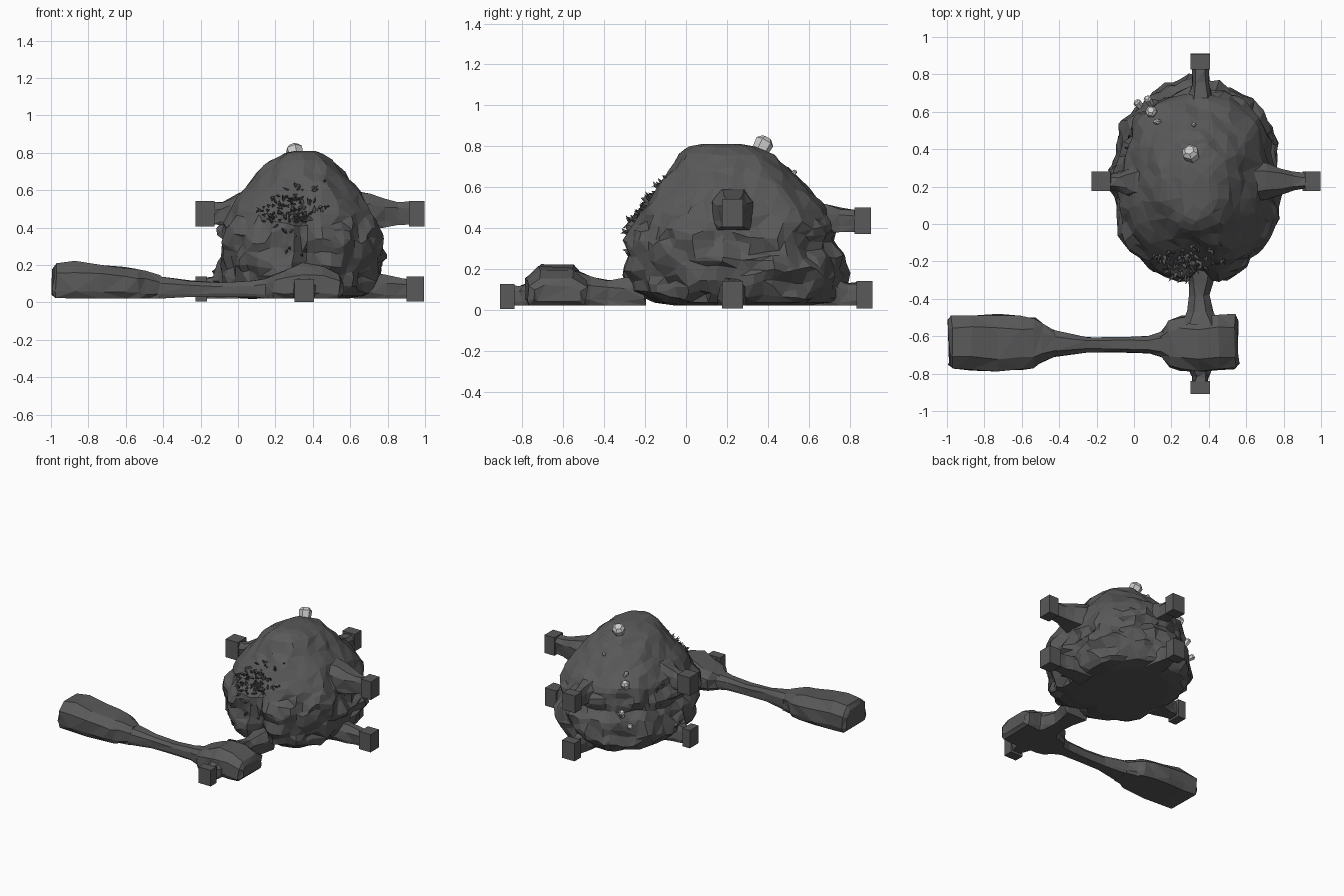
import bpy, bmesh, math, random
from mathutils import Vector, noise

if "Cube" in bpy.data.objects:
    bpy.data.objects.remove(bpy.data.objects["Cube"])

random.seed(7)


def material(name, v):
    m = bpy.data.materials.new(name)
    m.diffuse_color = (v, v, v, 1)
    m.use_nodes = True
    m.node_tree.nodes["Principled BSDF"].inputs["Base Color"].default_value = m.diffuse_color
    return m


ROCK = material("dark_rock", 0.1)
CRYSTAL = material("pale_crystal", 0.6)


def finish(bm, name, mat=ROCK):
    bmesh.ops.recalc_face_normals(bm, faces=bm.faces[:])
    me = bpy.data.meshes.new(name)
    bm.to_mesh(me)
    bm.free()
    me.materials.append(mat)
    ob = bpy.data.objects.new(name, me)
    bpy.context.collection.objects.link(ob)
    return ob


def skin(bm, rings):
    """Bridge equal-sized vertex rings and cap the ends."""
    n = len(rings[0])
    for a, b in zip(rings, rings[1:]):
        for i in range(n):
            j = (i + 1) % n
            bm.faces.new((a[i], a[j], b[j], b[i]))
    bm.faces.new(rings[0])
    bm.faces.new(rings[-1])


# Boulder outline by height: z, x min, x max, y min, y max
LEVELS = [(.02, .06, .60, -.08, .62), (.035, -.04, .69, -.17, .70), (.10, -.10, .74, -.27, .75),
          (.20, -.105, .77, -.295, .775), (.30, -.10, .775, -.295, .745), (.40, -.085, .755, -.28, .725),
          (.50, -.05, .715, -.22, .69), (.60, .03, .655, -.14, .58), (.70, .12, .57, -.07, .49),
          (.76, .18, .51, -.03, .42), (.80, .25, .43, .02, .33), (.81, .30, .40, .08, .26)]


def surface(a, z):
    """Point on the lumpy boulder at angle a and height z."""
    for p, q in zip(LEVELS, LEVELS[1:]):
        if z <= q[0] + 1e-6:
            break
    f = min(1, max(0, (z - p[0]) / (q[0] - p[0])))
    x0, x1, y0, y1 = (u + (v - u) * f for u, v in zip(p[1:], q[1:]))
    c, s = math.cos(a), math.sin(a)
    r = (abs(c) ** 2.3 + abs(s) ** 2.3) ** (-1 / 2.3)
    P = Vector(((x0 + x1) / 2 + c * r * (x1 - x0) / 2, (y0 + y1) / 2 + s * r * (y1 - y0) / 2, z))
    rough = 1 if z < .45 else .45
    d = rough * (.04 * noise.noise(P * 5) + .045 * noise.noise(P * 12 + Vector((3, 1, 7))))
    if s < 0 and z < .45:                      # cleft above the entrance
        d -= .07 * math.exp(-((P.x - .36) / .045) ** 2)
        # hollow under the brows either side of it
        d -= .02 * math.exp(-((z - .27) / .05) ** 2) * math.exp(-((P.x - .36) / .2) ** 2)
    if s > -.3:                                # broken ledge around sides and back
        zl = .31 + .05 * noise.noise(Vector((c * 2, s * 2, 5)))
        d -= .04 * math.exp(-((z - zl) / .04) ** 2)
    P += Vector((c, s, 0)) * d
    if .06 < z < .74:
        P.z += .035 * rough * noise.noise(P * 9)
    return P


bm = bmesh.new()
heights = [.02, .035, .065] + [.10 + .033 * i for i in range(20)] + [.76, .785, .80, .81]
skin(bm, [[bm.verts.new(surface(math.tau * i / 72, z)) for i in range(72)] for z in heights])
boulder = finish(bm, "cave_boulder")
dec = boulder.modifiers.new("facets", "DECIMATE")
dec.ratio = .38

SECTION = [(-1, .2), (-.88, 0), (.88, 0), (1, .2), (1, .7), (.55, 1), (-.55, 1), (-1, .7)]


def tunnel(name, axis, stations, jit=.007):
    """Loft along x or y; each station is position, side min, side max, z min, z max."""
    bm = bmesh.new()
    rings = []
    for t, a0, a1, z0, z1 in stations:
        ring = []
        for u, w in SECTION:
            side = (a0 + a1) / 2 + u * (a1 - a0) / 2 + random.uniform(-jit, jit)
            tt = t + random.uniform(-jit, jit)
            z = z0 + w * (z1 - z0) + (random.uniform(-jit, jit) if w else 0)
            ring.append(bm.verts.new((tt, side, z) if axis == "x" else (side, tt, z)))
        rings.append(ring)
    skin(bm, rings)
    bmesh.ops.triangulate(bm, faces=bm.faces[:])
    return finish(bm, name)


# Long side passage with a chamber at each end
tunnel("far_chamber", "x", [
    (-.99, -.75, -.51, .04, .18), (-.973, -.77, -.49, .025, .21), (-.87, -.78, -.485, .02, .22),
    (-.73, -.785, -.487, .02, .205), (-.60, -.775, -.497, .02, .19), (-.53, -.765, -.505, .02, .18),
    (-.49, -.735, -.54, .02, .165), (-.42, -.71, -.57, .02, .14)])
tunnel("long_passage", "x", [
    (-.43, -.71, -.57, .02, .14), (-.25, -.685, -.605, .03, .115), (-.08, -.685, -.605, .03, .108),
    (.08, -.69, -.60, .03, .115), (.17, -.72, -.57, .02, .13)], .003)
tunnel("near_chamber", "x", [
    (.145, -.71, -.58, .02, .12), (.19, -.765, -.52, .02, .15), (.25, -.78, -.495, .02, .175),
    (.35, -.785, -.495, .02, .21), (.45, -.78, -.49, .02, .195), (.54, -.775, -.485, .02, .155),
    (.56, -.74, -.51, .04, .12)])
tunnel("entrance_passage", "y", [
    (-.54, .25, .46, .02, .19), (-.47, .29, .42, .02, .16), (-.38, .30, .40, .02, .145),
    (-.31, .29, .42, .02, .15), (-.20, .26, .45, .02, .17)])


def box(name, lo, hi):
    bm = bmesh.new()
    bmesh.ops.create_cube(bm, size=1)
    for v in bm.verts:
        v.co = [(l + h) / 2 + c * (h - l) for l, h, c in zip(lo, hi, v.co)]
    finish(bm, name)


# Short tunnel stubs flaring out of the rock, each ending in a square block
# name, axis, root, block start, block end, side centre, z low, z high, flare, flare down
for name, ax, root, b0, b1, c, z0, z1, fl, dn in [
        ("right_upper", "x", .60, .915, .998, .228, .405, .543, .055, .03),
        ("left_upper", "x", .08, -.125, -.228, .228, .405, .543, .055, .03),
        ("back_upper", "y", .46, .825, .905, .355, .37, .50, .05, .02),
        ("right_lower", "x", .62, .90, .995, .228, .005, .14, .03, 0),
        ("left_lower", "x", .0, -.165, -.228, .228, .005, .14, .03, 0),
        ("back_lower", "y", .62, .835, .912, .355, .005, .14, .03, 0),
        ("front_lower", "y", -.74, -.84, -.91, .355, .003, .125, .02, 0)]:
    st = []
    for f, g in [(0, 1.3), (.35, 1), (.6, .5), (.8, .12), (1.02, 0)]:
        lo = max(.02, z0 + .012 - dn * g)
        w = .04 + fl * g
        st.append((root + (b0 - root) * f, c - w, c + w, lo, z1 - .01 + fl * .9 * g))
    tunnel(name + "_stub", ax, st, .007)
    a, b = sorted((b0, b1))
    if ax == "x":
        box(name + "_block", (a, c - .052, z0), (b, c + .052, z1))
    else:
        box(name + "_block", (c - .052, a, z0), (c + .052, b, z1))


def spike(bm, base, direction, r, length, sides, tip, end=.3):
    """Prism with a pointed end."""
    q = Vector(direction).to_track_quat("Z", "Y")
    twist = random.uniform(0, 6)
    pt = lambda s, k, h: bm.verts.new(base + q @ Vector((
        s * math.cos(twist + math.tau * k / sides), s * math.sin(twist + math.tau * k / sides), h)))
    rings = [[pt(r * s, k, h) for k in range(sides)] for s, h in
             ((.75, 0), (1, length * (1 - tip)), (r and end, length))]
    skin(bm, rings)


# Small dark shards clustered on the upper front, a few elsewhere
bm = bmesh.new()
for i in range(125):
    if i < 85:
        a, z = random.gauss(-1.68, .25), min(.68, max(.42, random.gauss(.52, .06)))
    elif i < 112:
        a, z = random.gauss(-1.65, .06), random.uniform(.46, .56)
    elif i < 120:
        a, z = random.uniform(-1.9, -1.2), random.uniform(.25, .42)
    else:
        a, z = random.uniform(2.6, 2.9), random.uniform(.3, .48)
    p = surface(a, z)
    out = Vector((math.cos(a), math.sin(a), .5)) + noise.random_unit_vector() * .9
    spike(bm, p - out.normalized() * .006, out, random.uniform(.006, .012),
          random.uniform(.025, .05), 3, .6, .05)
finish(bm, "front_shards")

# Pale crystals: base, direction, radius, length
bm = bmesh.new()
for base, d, r, l in [
        ((.325, .33, .72), (-.25, .55, 1), .047, .14),
        ((.10, .57, .46), (-.1, .4, .9), .032, .10),
        ((.15, .54, .54), (-.4, .1, .6), .016, .07),
        ((.32, .51, .64), (0, .5, .8), .012, .05),
        ((.09, .64, .30), (-.3, .5, .8), .022, .07),
        ((.05, .61, .22), (-.5, .6, .4), .022, .07)]:
    spike(bm, Vector(base), d, r, l, 6, .15, .55)
finish(bm, "crystals", CRYSTAL)
